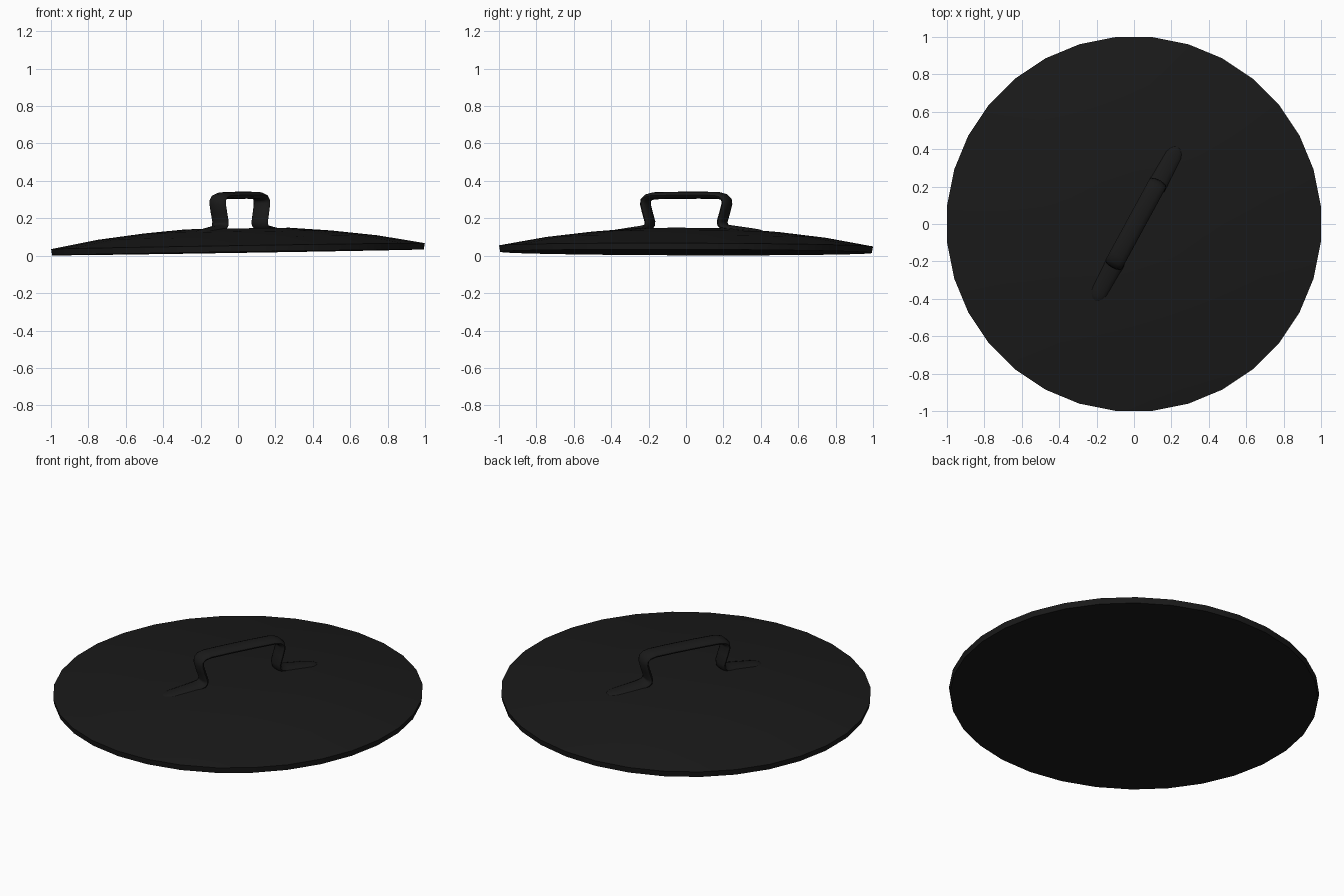
import bpy, bmesh, math
from mathutils import Vector, Matrix

if "Cube" in bpy.data.objects:
    bpy.data.objects.remove(bpy.data.objects["Cube"])

black = bpy.data.materials.new("black")
black.diffuse_color = (0.01, 0.01, 0.01, 1)
black.use_nodes = True
black.node_tree.nodes["Principled BSDF"].inputs["Base Color"].default_value = black.diffuse_color

# The lid leans slightly, higher on +x
TILT = (Matrix.Translation((0, 0, 0.018))
        @ Matrix.Rotation(-0.016, 4, 'Y') @ Matrix.Rotation(-0.003, 4, 'X'))


def build(name, rings, matrix, angle):
    """Join consecutive rings of points into a closed skin with capped ends."""
    bm = bmesh.new()
    loops = [[bm.verts.new(p) for p in ring] for ring in rings]
    n = len(loops[0])
    for a, b in zip(loops, loops[1:]):
        for i in range(n):
            j = (i + 1) % n
            bm.faces.new((a[i], a[j], b[j], b[i]))
    bm.faces.new(loops[0][::-1])
    bm.faces.new(loops[-1])
    bmesh.ops.recalc_face_normals(bm, faces=bm.faces[:])
    bm.transform(matrix)
    mesh = bpy.data.meshes.new(name)
    bm.to_mesh(mesh)
    bm.free()
    ob = bpy.data.objects.new(name, mesh)
    bpy.context.collection.objects.link(ob)
    mesh.materials.append(black)
    bpy.ops.object.select_all(action='DESELECT')
    ob.select_set(True)
    bpy.context.view_layer.objects.active = ob
    bpy.ops.object.shade_smooth_by_angle(angle=math.radians(angle))
    return ob


# Shallow domed lid, 32 sides
SIDES = 32
profile = [(0.998, 0), (1.004, 0.033), (0.75, 0.079), (0.5, 0.109), (0.28, 0.127)]
rings = []
for r, z in profile:
    angles = [(i + 0.5) * math.tau / SIDES for i in range(SIDES)]
    rings.append([Vector((r * math.cos(a), r * math.sin(a), z)) for a in angles])
build("lid", rings, TILT, 30)

# Strap handle: half path (distance from middle, height, width factor), mirrored
half = [(0.468, 0.098, 0.25), (0.458, 0.100, 0.65), (0.44, 0.103, 0.88), (0.415, 0.106, 1),
        (0.27, 0.125, 1), (0.238, 0.132, 1), (0.222, 0.146, 1), (0.220, 0.165, 1),
        (0.236, 0.215, 1), (0.248, 0.258, 1), (0.245, 0.280, 1), (0.228, 0.295, 1),
        (0.195, 0.303, 1), (0.08, 0.305, 1)]
path = half + [(-s, z, w) for s, z, w in reversed(half)]
pts = [Vector((s, 0, z)) for s, z, w in path]
rings = []
for i, (s, z, w) in enumerate(path):
    t = (pts[min(i + 1, len(pts) - 1)] - pts[max(i - 1, 0)]).normalized()
    side = Vector((0, 1, 0))
    up = t.cross(side)
    thick = 0.019 * (0.4 + 0.6 * w)
    rings.append([pts[i] + side * 0.05 * w * math.cos(a) + up * thick * math.sin(a)
                  for a in (k * math.tau / 12 for k in range(12))])
turn = Matrix.Translation((0.014, 0, 0)) @ Matrix.Rotation(math.radians(61.5), 4, 'Z')
build("handle", rings, TILT @ turn, 60)
